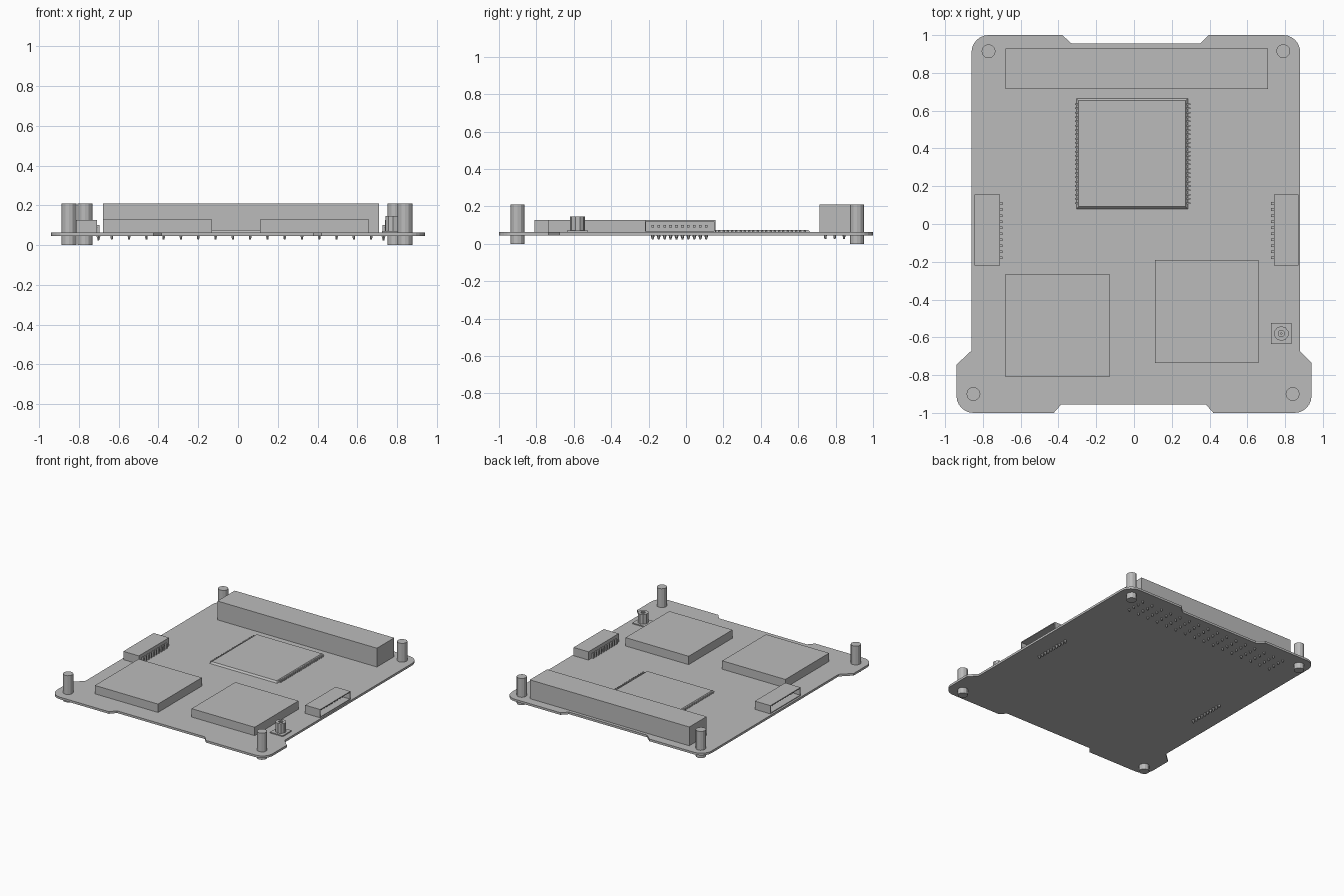
import bpy, bmesh, math
from mathutils import Matrix

if "Cube" in bpy.data.objects:
    bpy.data.objects.remove(bpy.data.objects["Cube"])

grey = bpy.data.materials.new("plain_grey")
grey.use_nodes = True
grey.diffuse_color = (0.5, 0.5, 0.5, 1)
grey.node_tree.nodes["Principled BSDF"].inputs["Base Color"].default_value = (0.5, 0.5, 0.5, 1)

BOTTOM, TOP = 0.045, 0.062


def finish(bm, name):
    bmesh.ops.recalc_face_normals(bm, faces=bm.faces)
    mesh = bpy.data.meshes.new(name)
    bm.to_mesh(mesh)
    bm.free()
    mesh.materials.append(grey)
    obj = bpy.data.objects.new(name, mesh)
    bpy.context.collection.objects.link(obj)
    return obj


def add_box(bm, x0, x1, y0, y1, z0, z1, slope=0):
    """Box whose top can be drawn in on all sides by slope."""
    verts = bmesh.ops.create_cube(bm, size=1)["verts"]
    for v in verts:
        high = v.co.z > 0
        s = slope if high else 0
        v.co = (x1 - s if v.co.x > 0 else x0 + s,
                y1 - s if v.co.y > 0 else y0 + s,
                z1 if high else z0)
    return verts


def add_cylinder(bm, x, y, z0, z1, r_low, r_high, sides):
    return bmesh.ops.create_cone(
        bm, cap_ends=True, segments=sides, radius1=r_low, radius2=r_high,
        depth=z1 - z0, matrix=Matrix.Translation((x, y, (z0 + z1) / 2)))["verts"]


def box(name, *dims):
    bm = bmesh.new()
    add_box(bm, *dims)
    return finish(bm, name)


# Circuit board: clockwise outline with rounded corners
def corner(cx, cy, start, r=0.09, steps=6):
    angles = [math.radians(start - 90 * i / steps) for i in range(steps + 1)]
    return [(cx + r * math.cos(a), cy + r * math.sin(a)) for a in angles]


outline = (corner(-0.77, 0.91, 180)
           + [(-0.38, 1), (-0.33, 0.955), (0.35, 0.955), (0.395, 1)]
           + corner(0.79, 0.91, 90)
           + [(0.88, -0.675), (0.94, -0.735)]
           + corner(0.85, -0.91, 0)
           + [(0.42, -1), (0.38, -0.955), (-0.385, -0.955), (-0.425, -1)]
           + corner(-0.85, -0.91, 270)
           + [(-0.94, -0.745), (-0.86, -0.67)])
bm = bmesh.new()
face = bm.faces.new([bm.verts.new((x, y, BOTTOM)) for x, y in outline])
top = bmesh.ops.extrude_face_region(bm, geom=[face])["geom"]
bmesh.ops.translate(bm, vec=(0, 0, TOP - BOTTOM),
                    verts=[g for g in top if isinstance(g, bmesh.types.BMVert)])
finish(bm, "circuit_board")

# Corner posts
for name, x, y in (("back_right_post", -0.77, 0.915), ("back_left_post", 0.79, 0.915),
                   ("front_right_post", -0.85, -0.9), ("front_left_post", 0.84, -0.9)):
    bm = bmesh.new()
    add_cylinder(bm, x, y, 0, 0.21, 0.037, 0.037, 12)
    finish(bm, name)

# Long back connector and its pins under the board
box("back_connector", -0.68, 0.71, 0.715, 0.93, TOP, 0.21)
bm = bmesh.new()
for i in range(16):
    for j in range(4):
        add_cylinder(bm, -0.635 + i * 0.087, 0.745 + j * 0.05, 0.027, BOTTOM, 0.005, 0.008, 6)
finish(bm, "back_connector_pins")

# Two tall square modules
box("right_module", -0.68, -0.13, -0.81, -0.265, TOP, 0.128)
box("left_module", 0.11, 0.66, -0.735, -0.19, TOP, 0.128)

# Flat central chip with sloped edges and fine leads on two sides
box("central_chip", -0.305, 0.285, 0.08, 0.665, TOP, 0.075, 0.012)
bm = bmesh.new()
for i in range(24):
    y = 0.11 + i * 0.0228
    for x0, x1 in ((-0.312, -0.295), (0.275, 0.3)):
        add_box(bm, x0, x1, y - 0.004, y + 0.004, TOP, 0.07)
finish(bm, "central_chip_leads")


# Side connectors: shells open to the outside, with ten bent pins each
def side_connector(name, inner, outer):
    out = 1 if outer > inner else -1
    lo, hi = sorted((inner, outer))
    bm = bmesh.new()
    add_box(bm, lo, hi, -0.22, 0.157, TOP, 0.127)
    bm.normal_update()
    mouth = [f for f in bm.faces if f.normal.x * out > 0.9]
    bmesh.ops.inset_region(bm, faces=mouth, thickness=0.009)
    inside = bmesh.ops.extrude_face_region(bm, geom=mouth)["geom"]
    bmesh.ops.delete(bm, geom=mouth, context='FACES')
    bmesh.ops.translate(bm, vec=(-out * 0.11, 0, 0),
                        verts=[g for g in inside if isinstance(g, bmesh.types.BMVert)])
    finish(bm, name)

    bm = bmesh.new()
    for i in range(10):
        y = -0.178 + i * 0.0318
        a, b = sorted((inner - out * 0.014, outer - out * 0.035))
        add_box(bm, a, b, y - 0.007, y + 0.007, 0.088, 0.101)
        x = inner - out * 0.008
        add_box(bm, x - 0.006, x + 0.006, y - 0.007, y + 0.007, BOTTOM, 0.101)
        add_cylinder(bm, x, y, 0.023, BOTTOM, 0.004, 0.011, 6)
    finish(bm, name + "_pins")


side_connector("right_connector", -0.71, -0.845)
side_connector("left_connector", 0.74, 0.87)

# Small round socket: base plate, hollow barrel and centre pin
x, y = 0.78, -0.58
box("socket_base", x - 0.055, x + 0.055, y - 0.055, y + 0.055, TOP, 0.07)
bm = bmesh.new()
add_cylinder(bm, x, y, 0.07, 0.146, 0.039, 0.039, 10)
bm.normal_update()
rim = [f for f in bm.faces if f.normal.z > 0.9]
bmesh.ops.inset_region(bm, faces=rim, thickness=0.022)
hole = bmesh.ops.extrude_face_region(bm, geom=rim)["geom"]
bmesh.ops.delete(bm, geom=rim, context='FACES')
bmesh.ops.translate(bm, vec=(0, 0, -0.03),
                    verts=[g for g in hole if isinstance(g, bmesh.types.BMVert)])
finish(bm, "socket_barrel")
bm = bmesh.new()
add_cylinder(bm, x, y, 0.11, 0.143, 0.006, 0.006, 8)
finish(bm, "socket_pin")
